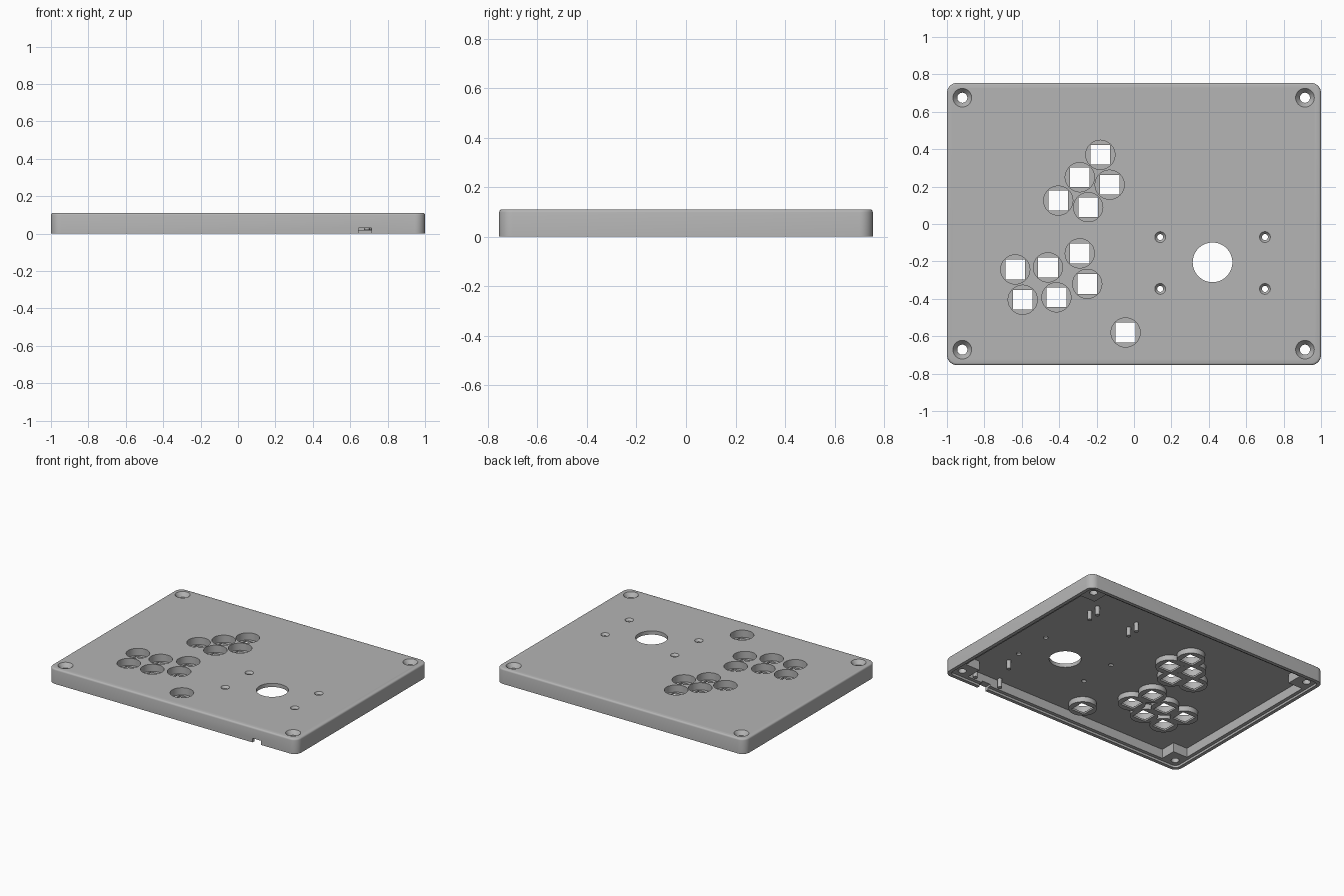
import bpy
import bmesh
from math import cos, sin, pi, radians

default = bpy.data.objects.get("Cube")
if default:
    bpy.data.objects.remove(default, do_unlink=True)

grey = bpy.data.materials.new("plain grey")
grey.use_nodes = True
colour = (0.46, 0.46, 0.46, 1)
grey.diffuse_color = colour
grey.node_tree.nodes["Principled BSDF"].inputs["Base Color"].default_value = colour


def finish(name, bm):
    bmesh.ops.recalc_face_normals(bm, faces=bm.faces)
    mesh = bpy.data.meshes.new(name)
    bm.to_mesh(mesh)
    bm.free()
    mesh.materials.append(grey)
    obj = bpy.data.objects.new(name, mesh)
    bpy.context.collection.objects.link(obj)
    return obj


def slab(name, hx, hy, z0, z1, radius, bevel=0):
    """Upright prism with rounded corners and an optional rounded top edge."""
    bm = bmesh.new()
    ring = []
    for i, (sx, sy) in enumerate([(1, 1), (-1, 1), (-1, -1), (1, -1)]):
        for k in range(9):
            a = (i + k / 8) * pi / 2
            ring.append(bm.verts.new((sx * (hx - radius) + radius * cos(a),
                                      sy * (hy - radius) + radius * sin(a), z0)))
    base = bm.faces.new(ring)
    ext = bmesh.ops.extrude_face_region(bm, geom=[base])["geom"]
    for v in ext:
        if isinstance(v, bmesh.types.BMVert):
            v.co.z = z1
    if bevel:
        rim = [e for e in bm.edges if all(abs(v.co.z - z1) < 1e-5 for v in e.verts)]
        bmesh.ops.bevel(bm, geom=rim, offset=bevel, segments=3, profile=0.5, affect='EDGES')
    return finish(name, bm)


def box(name, x0, x1, y0, y1, z0, z1):
    bm = bmesh.new()
    bmesh.ops.create_cube(bm, size=1)
    for v in bm.verts:
        v.co.x = x1 if v.co.x > 0 else x0
        v.co.y = y1 if v.co.y > 0 else y0
        v.co.z = z1 if v.co.z > 0 else z0
    return finish(name, bm)


def cone(name, x, y, z0, z1, r0, r1=None, sides=40):
    bm = bmesh.new()
    bmesh.ops.create_cone(bm, cap_ends=True, segments=sides, radius1=r0,
                          radius2=r0 if r1 is None else r1, depth=z1 - z0)
    bmesh.ops.translate(bm, verts=bm.verts, vec=(x, y, (z0 + z1) / 2))
    return finish(name, bm)


def combine(target, tool, operation):
    mod = target.modifiers.new("combine", 'BOOLEAN')
    mod.operation = operation
    mod.solver = 'EXACT'
    mod.object = tool
    bpy.context.view_layer.objects.active = target
    bpy.ops.object.modifier_apply(modifier=mod.name)
    bpy.data.objects.remove(tool, do_unlink=True)


def add(tool):
    combine(case, tool, 'UNION')


def cut(tool):
    combine(case, tool, 'DIFFERENCE')


TOP, CEILING = 0.11, 0.083
HX, HY = 1.0, 0.755

# Hollow shell with a shallow recess for a base plate
case = slab("case", HX, HY, 0, TOP, 0.055, 0.012)
cut(slab("cavity", HX - 0.05, HY - 0.05, -0.05, CEILING, 0.02))
cut(slab("base_recess", HX - 0.025, HY - 0.025, -0.06, 0.016, 0.035))

# Square screw blocks in the corners
for sx in (-1, 1):
    for sy in (-1, 1):
        xs = sorted((sx * 0.835, sx * 0.965))
        ys = sorted((sy * 0.59, sy * 0.72))
        add(box("corner_block", *xs, *ys, 0.016, 0.096))

# Button cups hanging from the top plate
buttons = [(-0.18, 0.37), (-0.29, 0.25), (-0.13, 0.21), (-0.405, 0.125), (-0.245, 0.09),
           (-0.29, -0.157), (-0.46, -0.232), (-0.635, -0.243), (-0.25, -0.32),
           (-0.415, -0.392), (-0.595, -0.405), (-0.045, -0.58)]
for x, y in buttons:
    add(cone("cup", x, y, 0.045, 0.097, 0.093))
for x, y in buttons:
    cut(cone("well", x, y, 0.058, 0.2, 0.078))
    cut(box("switch_hole", x - 0.053, x + 0.053, y - 0.053, y + 0.053, -0.1, 0.09))

# Mounting pins for the circuit boards
pins = [(x, y) for x in (0.365, 0.7) for y in (0.38, 0.46)]
pins += [(0.58, -0.685), (0.79, -0.685), (0.69, -0.46)]
for x, y in pins:
    add(cone("pin", x, y, 0.02, 0.095, 0.015, sides=20))


# Countersunk screw holes
def screw_hole(x, y, inner, outer, depth):
    cut(cone("bore", x, y, -0.1, 0.2, inner, sides=32))
    slope = (outer - inner) / depth
    cut(cone("countersink", x, y, TOP - depth, TOP + 0.01, inner, outer + 0.01 * slope, 32))


for x in (-0.918, 0.914):
    for y in (-0.672, 0.675):
        screw_hole(x, y, 0.027, 0.05, 0.03)
for x in (0.14, 0.7):
    for y in (-0.347, -0.07):
        screw_hole(x, y, 0.016, 0.029, 0.016)

# Large stick opening and cable notch in the front wall
cut(cone("stick_hole", 0.42, -0.205, -0.1, 0.2, 0.106, sides=64))
cut(box("cable_notch", 0.645, 0.715, -0.85, -0.69, -0.1, 0.03))

bpy.ops.object.select_all(action='DESELECT')
case.select_set(True)
bpy.context.view_layer.objects.active = case
bpy.ops.object.shade_smooth_by_angle(angle=radians(35))
